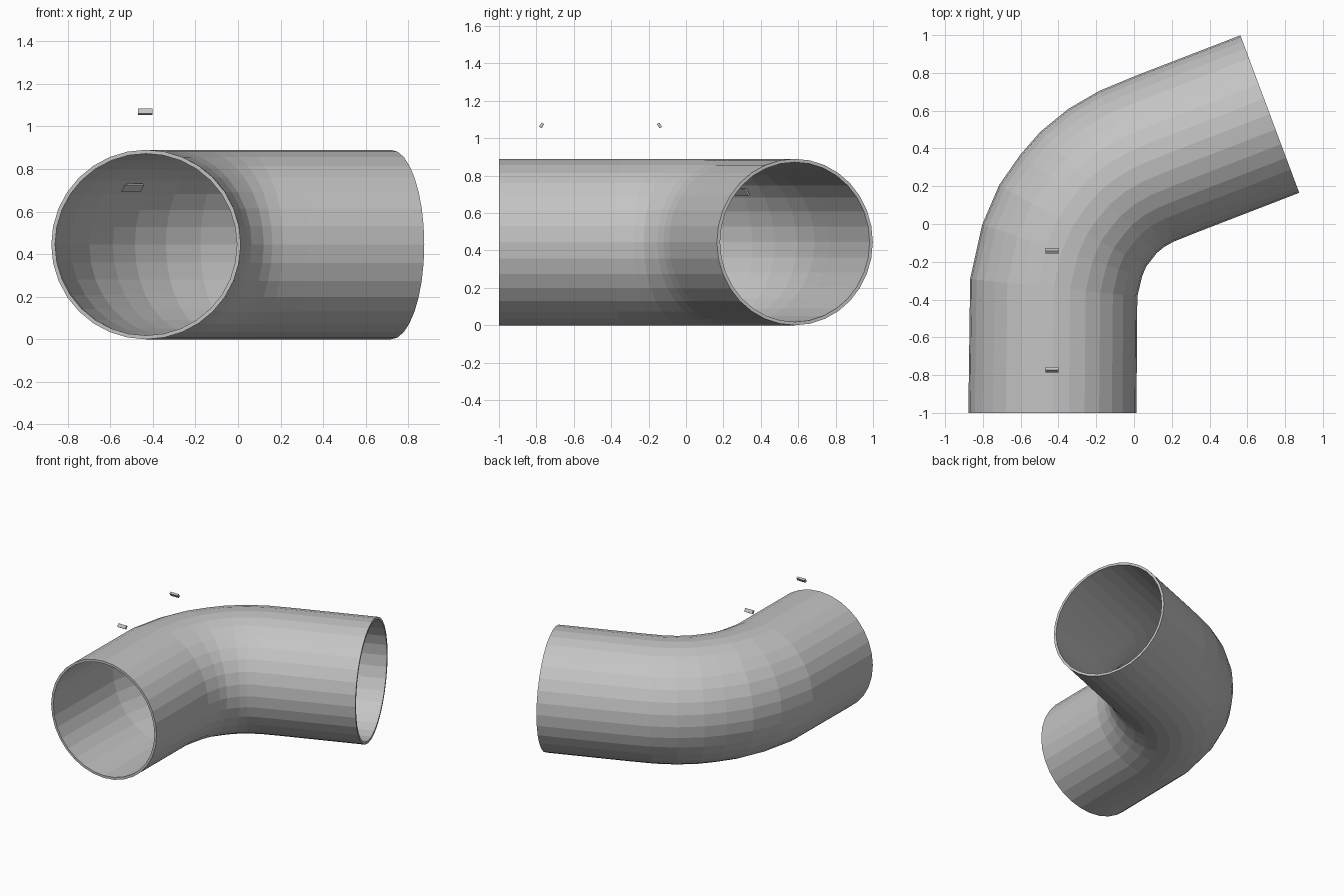
import bpy, bmesh
from math import sin, cos, pi, radians
from mathutils import Matrix, Vector

cube = bpy.data.objects.get("Cube")
if cube:
    bpy.data.objects.remove(cube, do_unlink=True)

grey = bpy.data.materials.new("plain grey")
grey.use_nodes = True
colour = (0.55, 0.55, 0.55, 1)
grey.diffuse_color = colour
grey.node_tree.nodes["Principled BSDF"].inputs["Base Color"].default_value = colour

SIDES = 32
OUTER, INNER = 0.445, 0.427
AXIS_Z = 0.445

# Centre line of the pipe: x, y and heading in degrees
path = [(-0.432, -1.0, 90), (-0.425, -0.338, 84), (-0.381, -0.142, 72),
        (-0.325, -0.01, 61), (-0.252, 0.092, 52), (-0.188, 0.167, 44),
        (-0.094, 0.244, 35), (0.014, 0.306, 26.5), (0.17, 0.37, 21.5),
        (0.719, 0.582, 20.5)]


def finish(bm, name):
    bmesh.ops.recalc_face_normals(bm, faces=bm.faces)
    mesh = bpy.data.meshes.new(name)
    bm.to_mesh(mesh)
    bm.free()
    mesh.materials.append(grey)
    obj = bpy.data.objects.new(name, mesh)
    bpy.context.collection.objects.link(obj)
    return obj


def ring(bm, x, y, heading, radius):
    a = radians(heading)
    side = Vector((sin(a), -cos(a), 0))
    centre = Vector((x, y, AXIS_Z))
    turns = [2 * pi * i / SIDES for i in range(SIDES)]
    return [bm.verts.new(centre + radius * (side * cos(t) + Vector((0, 0, sin(t)))))
            for t in turns]


def bridge(bm, a, b):
    for i in range(SIDES):
        j = (i + 1) % SIDES
        bm.faces.new((a[i], a[j], b[j], b[i]))


# Hollow bent pipe: outer wall, inner wall and end rims form one closed loop
bm = bmesh.new()
rings = [ring(bm, *p, OUTER) for p in path]
rings += [ring(bm, *p, INNER) for p in reversed(path)]
for a, b in zip(rings, rings[1:] + rings[:1]):
    bridge(bm, a, b)
finish(bm, "bent_pipe")


def small_block(name, size, place, tilt, heading=0):
    bm = bmesh.new()
    bmesh.ops.create_cube(bm, size=1)
    bm.transform(Matrix.Translation(place)
                 @ Matrix.Rotation(radians(heading), 4, 'Z')
                 @ Matrix.Rotation(radians(tilt), 4, 'X')
                 @ Matrix.Diagonal((*size, 1)))
    finish(bm, name)


# Two mirrored blocks above the pipe
for name, y, tilt in (("front_block", -0.772, -32), ("rear_block", -0.142, 32)):
    small_block(name, (0.068, 0.016, 0.026), (-0.435, y, 1.068), tilt)

# Thin plate lying against the inner wall of the bend
small_block("inner_plate", (0.11, 0.012, 0.042), (-0.496, 0.293, 0.712), 38, 38)
